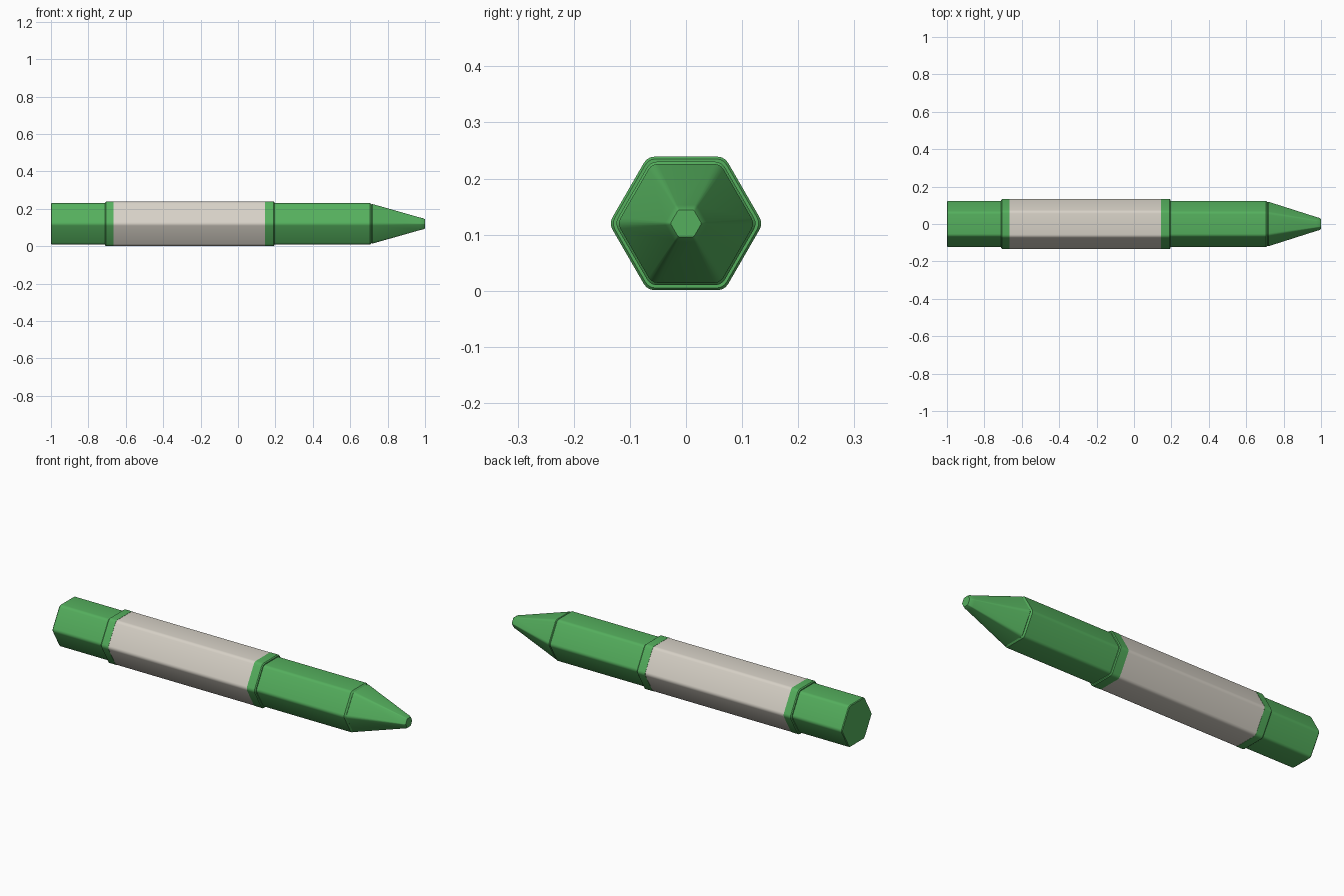
import bpy, bmesh
from math import cos, sin, pi, sqrt

cube = bpy.data.objects.get("Cube")
if cube:
    bpy.data.objects.remove(cube, do_unlink=True)

AXIS_Z = 0.12
STEPS = 3  # segments in each rounded corner


def material(name, rgb):
    m = bpy.data.materials.new(name)
    m.use_nodes = True
    m.diffuse_color = (*rgb, 1)
    m.node_tree.nodes["Principled BSDF"].inputs["Base Color"].default_value = (*rgb, 1)
    return m


green = material("green plastic", (0.09, 0.43, 0.11))
ivory = material("ivory plastic", (0.68, 0.64, 0.57))


def hexagon(apothem):
    """Rounded hexagon (y, z) with flats on top and bottom."""
    fillet = apothem * 0.18
    centre = (apothem - fillet) * 2 / sqrt(3)
    points = []
    for corner in range(6):
        mid = corner * pi / 3
        for s in range(STEPS + 1):
            a = mid - pi / 6 + s * pi / 3 / STEPS
            points.append((centre * cos(mid) + fillet * cos(a),
                           centre * sin(mid) + fillet * sin(a)))
    return points


def loft(name, stations, mat):
    """Capped hexagonal loft along x through (x, apothem) stations."""
    bm = bmesh.new()
    rings = [[bm.verts.new((x, y, z + AXIS_Z)) for y, z in hexagon(r)] for x, r in stations]
    n = len(rings[0])
    for a, b in zip(rings, rings[1:]):
        for i in range(n):
            j = (i + 1) % n
            bm.faces.new((a[i], a[j], b[j], b[i]))
    bm.faces.new(rings[0])
    bm.faces.new(rings[-1])
    bmesh.ops.recalc_face_normals(bm, faces=bm.faces)
    mesh = bpy.data.meshes.new(name)
    bm.to_mesh(mesh)
    bm.free()
    mesh.materials.append(mat)
    obj = bpy.data.objects.new(name, mesh)
    bpy.context.collection.objects.link(obj)
    bpy.ops.object.select_all(action="DESELECT")
    obj.select_set(True)
    bpy.context.view_layer.objects.active = obj
    bpy.ops.object.shade_smooth_by_angle(angle=pi / 6)


def collar(name, inner, outer):
    """Collar with a chamfer on the side away from the barrel."""
    side = 1 if outer > inner else -1
    loft(name, [(inner, 0.119), (outer - side * 0.005, 0.119), (outer, 0.115)], mat=green)


# Pale barrel with a collar at each end
loft("barrel", [(-0.67, 0.118), (0.15, 0.118)], ivory)
collar("rear_collar", -0.665, -0.71)
collar("front_collar", 0.145, 0.195)

# Rear cap with a softened end
loft("rear_cap", [(-1, 0.107), (-0.996, 0.11), (-0.69, 0.11)], green)

# Grip section, ending in a fine groove
loft("grip", [(0.17, 0.11), (0.707, 0.11), (0.712, 0.106), (0.716, 0.102)], green)

# Tapered nose with a blunt tip
loft("nose", [(0.713, 0.102), (0.718, 0.106), (0.975, 0.033), (0.992, 0.029), (1, 0.024)], green)
